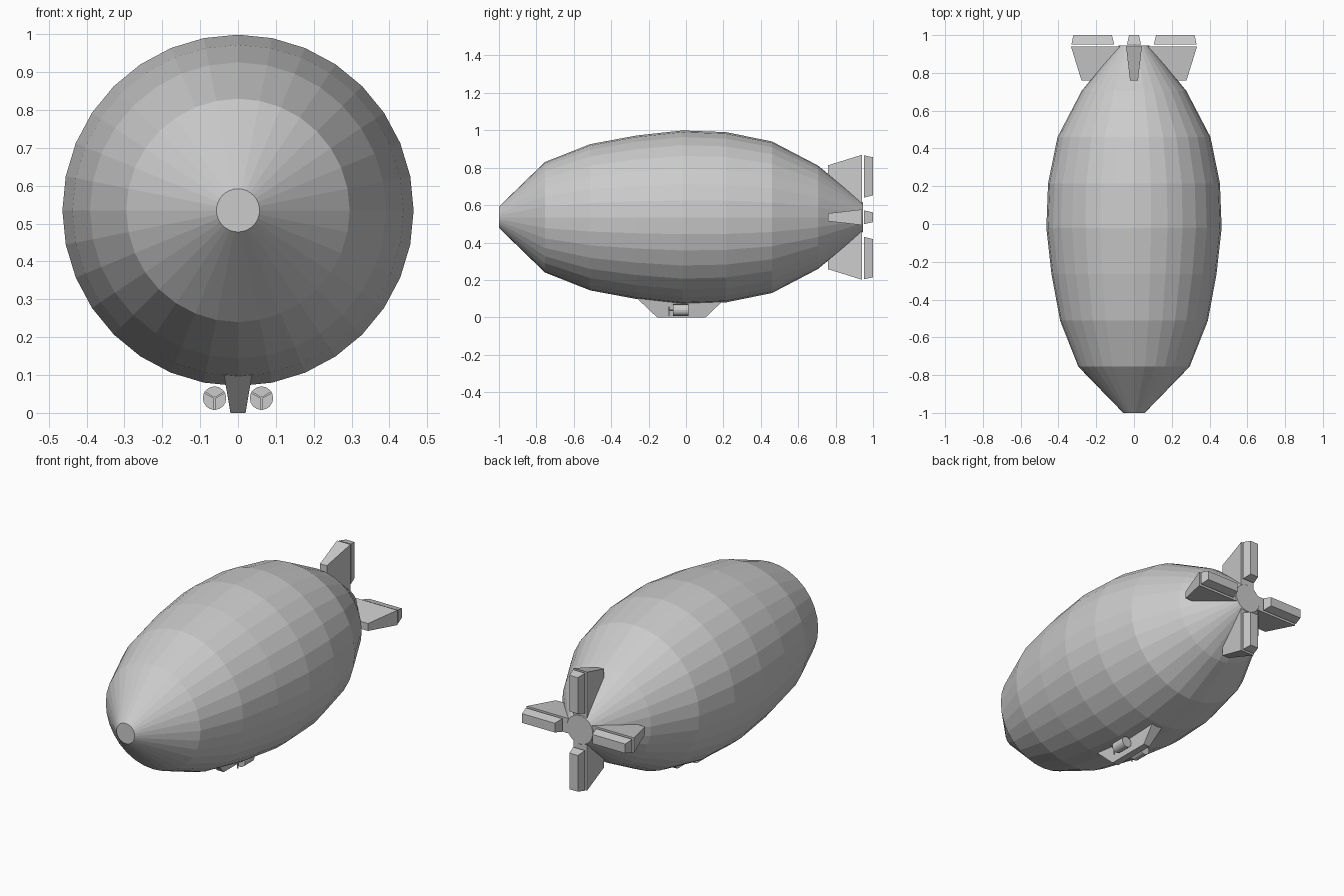
import bpy, bmesh
from math import sin, cos, pi
from mathutils import Matrix, Vector

if "Cube" in bpy.data.objects:
    bpy.data.objects.remove(bpy.data.objects["Cube"])

AXIS_Z = 0.535


def add_mesh(name, verts, faces):
    mesh = bpy.data.meshes.new(name)
    bm = bmesh.new()
    vs = [bm.verts.new(v) for v in verts]
    for f in faces:
        bm.faces.new([vs[i] for i in f])
    bmesh.ops.recalc_face_normals(bm, faces=bm.faces)
    bm.to_mesh(mesh)
    bm.free()
    obj = bpy.data.objects.new(name, mesh)
    bpy.context.collection.objects.link(obj)
    return obj


def lathe(name, rings, sides, x=0, z=0):
    """Capped body turned around the y direction; rings are (y, radius)."""
    verts = [(x + r * sin(2 * pi * i / sides), y, z + r * cos(2 * pi * i / sides))
             for y, r in rings for i in range(sides)]
    faces = [(k * sides + i, k * sides + (i + 1) % sides,
              (k + 1) * sides + (i + 1) % sides, (k + 1) * sides + i)
             for k in range(len(rings) - 1) for i in range(sides)]
    last = (len(rings) - 1) * sides
    faces += [tuple(range(sides)), tuple(range(last, last + sides))]
    return add_mesh(name, verts, faces)


def slab(name, outline, matrix=Matrix()):
    """Plate from a (y, z, half thickness in x) outline."""
    n = len(outline)
    verts = [matrix @ Vector((s * t, y, z)) for s in (-1, 1) for y, z, t in outline]
    faces = [tuple(range(n)), tuple(range(n, 2 * n))]
    faces += [(i, (i + 1) % n, n + (i + 1) % n, n + i) for i in range(n)]
    return add_mesh(name, verts, faces)


# Gas envelope
lathe("envelope", [(-1, 0.057), (-0.755, 0.295), (-0.512, 0.391), (-0.265, 0.437),
                   (-0.02, 0.464), (0.215, 0.455), (0.46, 0.405), (0.705, 0.277),
                   (0.945, 0.08)], 32, z=AXIS_Z)

# Four tail fins with separate control surfaces
fin = [(0.76, 0.12, 0.021), (0.76, 0.278, 0.021), (0.941, 0.334, 0.042), (0.941, 0.07, 0.042)]
flap = [(0.951, 0.105, 0.037), (0.951, 0.331, 0.037), (1.0, 0.321, 0.026), (1.0, 0.117, 0.026)]
for k, side in enumerate(("top", "right", "bottom", "left")):
    m = Matrix.Translation((0, 0, AXIS_Z)) @ Matrix.Rotation(k * pi / 2, 4, 'Y')
    slab("fin_" + side, fin, m)
    slab("control_surface_" + side, flap, m)

# Gondola under the envelope
slab("gondola", [(-0.26, 0.1, 0.037), (-0.155, 0, 0.02), (0.105, 0, 0.02), (0.21, 0.1, 0.037)])

# Engines with three-bladed propellers
for sx, side in ((-1, "left"), (1, "right")):
    x, z = sx * 0.062, 0.039
    lathe("engine_" + side, [(-0.07, 0.031), (0.014, 0.031)], 16, x, z)
    lathe("propeller_shaft_" + side, [(-0.094, 0.004), (-0.06, 0.004)], 8, x, z)
    for k in range(3):
        m = Matrix.Translation((x, 0, z)) @ Matrix.Rotation(pi + k * 2 * pi / 3, 4, 'Y')
        slab(f"propeller_blade_{side}_{k + 1}",
             [(-0.093, 0, 0.002), (-0.093, 0.031, 0.003),
              (-0.088, 0.031, 0.003), (-0.088, 0, 0.002)], m)
